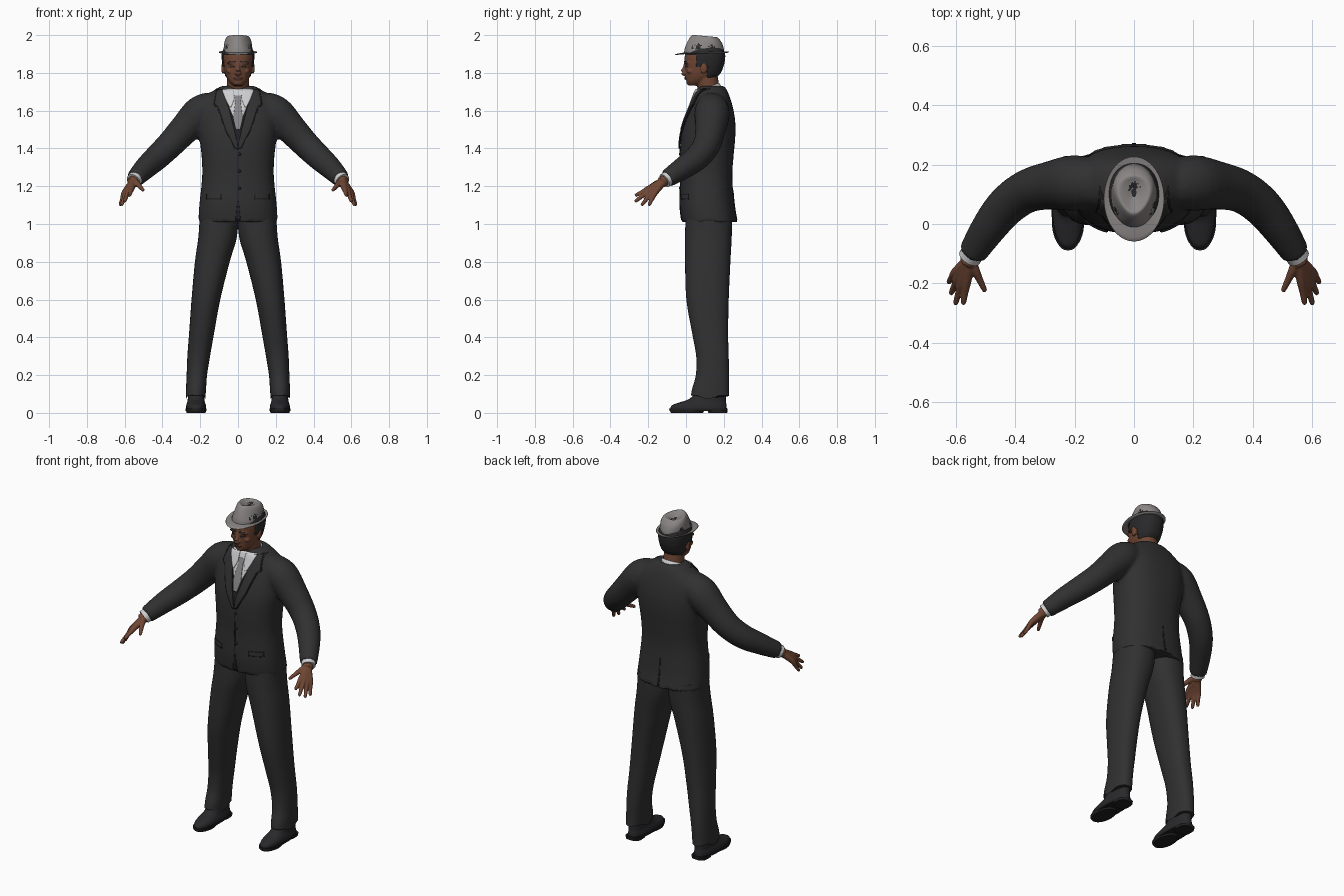
import bpy, bmesh, math
from mathutils import Vector, noise
from mathutils.bvhtree import BVHTree

cube = bpy.data.objects.get("Cube")
if cube:
    bpy.data.objects.remove(cube, do_unlink=True)


def material(name, *rgb):
    m = bpy.data.materials.new(name)
    m.use_nodes = True
    m.diffuse_color = (*rgb, 1)
    m.node_tree.nodes["Principled BSDF"].inputs["Base Color"].default_value = (*rgb, 1)
    return m


SUIT = material("charcoal_cloth", .03, .03, .031)
SEAM = material("dark_seam", .015, .015, .016)
LEATHER = material("black_leather", .022, .022, .025)
SKIN = material("brown_skin", .16, .062, .034)
LIP = material("dark_skin", .09, .033, .022)
HAIR = material("black_hair", .022, .022, .024)
SHIRT = material("white_shirt", .62, .62, .64)
TIE = material("grey_tie", .24, .23, .235)
FELT = material("grey_felt", .25, .235, .23)


def finish(name, bm, *mats):
    bmesh.ops.recalc_face_normals(bm, faces=bm.faces)
    mesh = bpy.data.meshes.new(name)
    bm.to_mesh(mesh)
    bm.free()
    mesh.shade_smooth()
    mesh.set_sharp_from_angle(angle=math.radians(45))
    for m in mats:
        mesh.materials.append(m)
    ob = bpy.data.objects.new(name, mesh)
    bpy.context.scene.collection.objects.link(ob)
    return ob


def spline(rows, steps):
    """Catmull-Rom interpolation of rows of numbers."""
    out = []
    for i in range(len(rows) - 1):
        a, b, c, d = (rows[max(0, min(len(rows) - 1, i + k))] for k in (-1, 0, 1, 2))
        for s in range(steps):
            t = s / steps
            out.append([q + t / 2 * (r - p + t * (2 * p - 5 * q + 4 * r - w + t * (3 * (q - r) + w - p)))
                        for p, q, r, w in zip(a, b, c, d)])
    return out + [list(rows[-1])]


def loft(name, rings, *mats, caps=True):
    bm = bmesh.new()
    loops = [[bm.verts.new(p) for p in ring] for ring in rings]
    n = len(loops[0])
    for a, b in zip(loops, loops[1:]):
        for i in range(n):
            j = (i + 1) % n
            bm.faces.new((a[i], a[j], b[j], b[i]))
    if caps:
        bm.faces.new(loops[0])
        bm.faces.new(loops[-1])
    return finish(name, bm, *mats)


def stack(name, rows, *mats, power=2, n=40, steps=4, bend=None, caps=True):
    """Loft of level super-ellipses; each row is z, x, y, half width, half depth."""
    rings = []
    for z, x, y, rx, ry in spline(rows, steps):
        ring = []
        for i in range(n):
            a = math.tau * i / n
            c, s = math.cos(a), math.sin(a)
            p = Vector((x + rx * math.copysign(abs(c) ** (2 / power), c),
                        y + ry * math.copysign(abs(s) ** (2 / power), s), z))
            ring.append(bend(p) if bend else p)
        rings.append(ring)
    return loft(name, rings, *mats, caps=caps)


def tube(name, rows, *mats, n=20, steps=4):
    """Round limb; each row is x, y, z, radius."""
    rows = spline(rows, steps)
    pts = [Vector(r[:3]) for r in rows]
    rings = []
    for i, p in enumerate(pts):
        q = (pts[min(i + 1, len(pts) - 1)] - pts[max(i - 1, 0)]).to_track_quat('Z', 'Y')
        angles = [math.tau * k / n for k in range(n)]
        rings.append([p + q @ Vector((math.cos(a), math.sin(a), 0)) * rows[i][3] for a in angles])
    return loft(name, rings, *mats)


def ball(name, centre, size, *mats):
    bm = bmesh.new()
    bmesh.ops.create_uvsphere(bm, u_segments=20, v_segments=12, radius=1)
    for v in bm.verts:
        v.co = Vector(centre) + v.co * Vector(size)
    return finish(name, bm, *mats)


def fuse(name, parts, voxel, mat, soften):
    """Blend overlapping closed parts into one skin."""
    bm = bmesh.new()
    for part in parts:
        bm.from_mesh(part.data)
        bpy.data.objects.remove(part, do_unlink=True)
    ob = finish(name, bm)
    remesh = ob.modifiers.new("Blend", 'REMESH')
    remesh.mode, remesh.voxel_size = 'VOXEL', voxel
    smooth = ob.modifiers.new("Soften", 'SMOOTH')
    smooth.iterations = soften
    dg = bpy.context.evaluated_depsgraph_get()
    mesh = bpy.data.meshes.new_from_object(ob.evaluated_get(dg))
    ob.modifiers.clear()
    ob.data = mesh
    mesh.shade_smooth()
    mesh.materials.clear()
    mesh.materials.append(mat)
    return ob


def patch(name, base, rows, mat, lift=.004, side=-1, flip=1, cols=6):
    """Thin plate laid on a surface; each row is z, left x, right x."""
    tree = BVHTree.FromPolygons([v.co for v in base.data.vertices],
                                [p.vertices[:] for p in base.data.polygons])
    bm = bmesh.new()
    grid = []
    for i in range(len(rows) - 1):
        for s in range(9):
            if i and not s:
                continue
            z, a, b = (p + (q - p) * s / 8 for p, q in zip(rows[i], rows[i + 1]))
            line = []
            for k in range(cols + 1):
                x = flip * (a + (b - a) * k / cols)
                hit = tree.ray_cast(Vector((x, side, z)), Vector((0, -side, 0)))[0]
                hit = hit or tree.find_nearest(Vector((x, side * .1, z)))[0]
                line.append(bm.verts.new((x, hit.y + side * lift, z)))
            grid.append(line)
    for a, b in zip(grid, grid[1:]):
        for k in range(cols):
            bm.faces.new((a[k], a[k + 1], b[k + 1], b[k]))
    ob = finish(name, bm, mat)
    thick = ob.modifiers.new("Thickness", 'SOLIDIFY')
    thick.thickness, thick.offset = .004, 0
    return ob


SIDES = (("left", 1), ("right", -1))

# Jacket body and sleeves
parts = [stack("body", [(1.01, 0, .125, .21, .147), (1.1, 0, .112, .205, .144), (1.25, 0, .108, .19, .137),
                        (1.36, 0, .11, .193, .142), (1.46, 0, .117, .205, .144), (1.54, 0, .127, .21, .134),
                        (1.61, 0, .135, .21, .115), (1.66, 0, .138, .19, .098), (1.7, 0, .138, .14, .083),
                        (1.73, 0, .138, .09, .066)], power=2.4)]
for side, s in SIDES:
    parts.append(tube("sleeve", [(s * .13, .135, 1.625, .08), (s * .2, .138, 1.585, .094),
                                 (s * .28, .13, 1.505, .082), (s * .36, .11, 1.42, .073),
                                 (s * .43, .06, 1.352, .068), (s * .49, -.015, 1.297, .06),
                                 (s * .545, -.1, 1.24, .048)]))
jacket = fuse("jacket", parts, .01, SUIT, 5)

# Shirt front, waistcoat, tie and jacket trim
patch("waistcoat", jacket, [(1.64, -.055, .055), (1.5, -.022, .022), (1.42, -.004, .004)], SEAM, .002)
patch("shirt_front", jacket, [(1.715, -.08, .08), (1.64, -.055, .055), (1.56, -.022, .022)], SHIRT, .004)
patch("tie", jacket, [(1.68, -.02, .02), (1.645, -.014, .014), (1.56, -.026, .026), (1.5, -.012, .012)], TIE, .01)
for side, s in SIDES:
    patch(side + "_lapel", jacket, [(1.71, .078, .11), (1.635, .055, .125), (1.62, .05, .105),
                                    (1.5, .02, .065), (1.4, -.002, .012)], SUIT, .008, flip=s)
    patch(side + "_lapel_edge", jacket, [(1.715, .1, .115), (1.63, .115, .13), (1.615, .095, .11),
                                         (1.5, .055, .07), (1.4, .004, .018)], SEAM, .004, flip=s)
    patch(side + "_collar_point", jacket, [(1.71, .02, .085), (1.66, .02, .066), (1.62, .036, .046)],
          SHIRT, .011, flip=s)
    patch(side + "_pocket_flap", jacket, [(1.16, .09, .165), (1.135, .09, .165)], SUIT, .005, flip=s)
    patch(side + "_pocket_seam", jacket, [(1.137, .088, .167), (1.13, .088, .167)], SEAM, .002, flip=s)
patch("front_seam", jacket, [(1.4, -.003, .003), (1.13, -.003, .003), (1.02, -.014, .014)], SEAM, .001)
patch("back_vent", jacket, [(1.18, -.002, .002), (1.02, -.006, .006)], SEAM, .001, side=1)
for i, z in enumerate((1.37, 1.28, 1.19)):
    ball(f"button_{i + 1}", (.008, -.03, z), (.008, .008, .008), SEAM)

# Shirt collar standing round the neck, lower at the front
stack("shirt_collar", [(1.675, 0, .122, .088, .074), (1.7, 0, .118, .073, .066), (1.715, 0, .114, .067, .062),
                       (1.713, 0, .114, .062, .057), (1.68, 0, .118, .062, .056)], SHIRT,
      bend=lambda p: Vector((p.x, p.y, p.z + (p.y - .1) * .4)), caps=False)

# Trousers and shoes
for side, s in SIDES:
    stack(side + "_trouser_leg", [(.085, s * .224, .127, .052, .102), (.13, s * .222, .13, .053, .097),
                                  (.2, s * .218, .14, .054, .088), (.3, s * .208, .14, .06, .086),
                                  (.42, s * .193, .128, .066, .095), (.6, s * .17, .114, .076, .112),
                                  (.8, s * .136, .115, .092, .12), (.93, s * .108, .118, .102, .124),
                                  (1.05, s * .1, .122, .102, .122)], SUIT, power=2.3,
          bend=lambda p: p + Vector((0, 0, .012 * math.sin(p.y * 40) if p.z < .09 else 0)))
    stack(side + "_shoe", [(.018, s * .222, .066, .053, .15), (.04, s * .222, .07, .052, .145),
                           (.056, s * .222, .09, .047, .122), (.075, s * .222, .115, .044, .096),
                           (.12, s * .222, .135, .042, .075)], LEATHER, power=2.3)
    stack(side + "_sole", [(.01, s * .222, .066, .055, .154), (.022, s * .222, .066, .056, .155)],
          SEAM, power=2.4, steps=1)
    stack(side + "_sole_tread", [(0, s * .222, .005, .05, .085), (.015, s * .222, .005, .054, .093)],
          SEAM, steps=1)
    stack(side + "_heel", [(0, s * .222, .168, .046, .05), (.015, s * .222, .168, .048, .052)],
          SEAM, power=3, steps=1)

# Hands and shirt cuffs
for side, s in SIDES:
    tube(side + "_cuff", [(s * .535, -.085, 1.25, .04), (s * .554, -.114, 1.229, .039)], SHIRT)
    parts = [tube("wrist", [(s * .54, -.095, 1.243, .028), (s * .56, -.13, 1.22, .03)])]
    knuckles = [((.563, -.193, 1.19), (.574, -.265, 1.152)), ((.578, -.19, 1.18), (.6, -.265, 1.122)),
                ((.59, -.178, 1.172), (.615, -.232, 1.103)), ((.6, -.162, 1.168), (.623, -.195, 1.103)),
                ((.535, -.155, 1.215), (.503, -.222, 1.18))]
    for base, tip in knuckles:
        root, base, tip = (Vector((s * p[0], p[1], p[2])) for p in ((.553, -.12, 1.225), base, tip))
        end = tip + (tip - base).normalized() * .006
        parts.append(tube("finger", [(*root, .022), (*base, .016), (*base.lerp(tip, .5), .012),
                                     (*tip, .009), (*end, .004)], n=12))
    fuse(side + "_hand", parts, .004, SKIN, 3)

# Head with nose, brow, ears and neck
SKULL = [(1.732, 0, .045, .024, .03), (1.75, 0, .056, .044, .052), (1.775, 0, .074, .06, .074),
         (1.8, 0, .085, .069, .088), (1.83, 0, .09, .075, .096), (1.86, 0, .093, .079, .101),
         (1.9, 0, .096, .08, .1), (1.94, 0, .1, .066, .08)]
parts = [stack("skull", SKULL, power=2.2),
         tube("neck", [(0, .14, 1.65, .062), (0, .12, 1.72, .058), (0, .105, 1.8, .06)]),
         tube("nose", [(0, .0, 1.86, .008), (0, -.008, 1.825, .01), (0, -.016, 1.803, .014), (0, .005, 1.79, .012)]),
         ball("mouth", (0, .01, 1.772), (.026, .016, .014)),
         ball("chin", (0, .02, 1.748), (.026, .018, .014))]
for side, s in SIDES:
    parts += [ball("brow", (s * .03, .006, 1.853), (.03, .014, .008)),
              ball("cheek", (s * .042, .025, 1.81), (.02, .02, .016)),
              ball("nostril", (s * .011, -.004, 1.799), (.008, .01, .007)),
              ball("ear", (s * .08, .095, 1.825), (.009, .018, .03))]
head = fuse("head", parts, .004, SKIN, 3)
patch("lips", head, [(1.778, -.016, .016), (1.772, -.023, .023), (1.765, -.014, .014)], LIP, .001)
for side, s in SIDES:
    patch(side + "_eyebrow", head, [(1.862, .014, .046), (1.855, .012, .05)], HAIR, .001, flip=s)
    patch(side + "_eye", head, [(1.84, .022, .038), (1.833, .018, .044), (1.828, .024, .038)], HAIR, .0, flip=s)

# Hair shell, trimmed back from the face and round the ears
hair = stack("hair", [(z, x, y + .006, rx + .006, ry + .005) for z, x, y, rx, ry in SKULL], HAIR,
             power=2.2, n=64, steps=8)
bm = bmesh.new()
bm.from_mesh(hair.data)
bare = []
for f in bm.faces:
    c = f.calc_center_median()
    edge = .055 if c.z > 1.835 else .115
    if c.z < 1.77 or (c.y < edge and c.z < 1.895):
        bare.append(f)
bmesh.ops.delete(bm, geom=bare, context='FACES')
bm.to_mesh(hair.data)
bm.free()
hair.modifiers.new("Thickness", 'SOLIDIFY').thickness = .008


# Hat: pinched crown with worn dark spots, and a brim turned up at the back
def pinch(p):
    k = max(0, min(1, (p.z - 1.92) / .07))
    return Vector((p.x * (1 + k * 3.5 * (p.y - .1)), p.y, p.z - k * .09 * (p.y - .08)))


crown = stack("hat_crown", [(1.9, 0, .095, .079, .107), (1.93, 0, .097, .076, .103), (1.965, 0, .1, .07, .09),
                            (1.988, 0, .1, .062, .075), (1.997, 0, .1, .05, .062), (1.99, 0, .1, .03, .045),
                            (1.978, 0, .105, .008, .015)], FELT, HAIR, n=96, steps=8, bend=pinch)
spots = [Vector(p) for p in ((-.068, .045, 1.94), (.068, .03, 1.942), (.07, .065, 1.937),
                             (-.068, .14, 1.932), (.07, .14, 1.935), (0, .125, 1.98))]
for f in crown.data.polygons:
    reach = .015 + .016 * noise.noise(f.center * 110)
    f.material_index = int(any((f.center - p).length < reach for p in spots))


def curl(p):
    out = max(0, math.hypot(p.x / .1, (p.y - .085) / .14) - .75) * 4
    return Vector((p.x, p.y, p.z + out * (.006 * (p.x / .1) ** 2 + .05 * (p.y - .06))))


stack("hat_brim", [(1.902, 0, .094, .074, .1), (1.9, 0, .09, .088, .12), (1.9, 0, .085, .1, .14),
                   (1.905, 0, .085, .101, .141), (1.906, 0, .09, .088, .12), (1.908, 0, .094, .074, .1)],
      FELT, n=64, steps=2, bend=curl)
